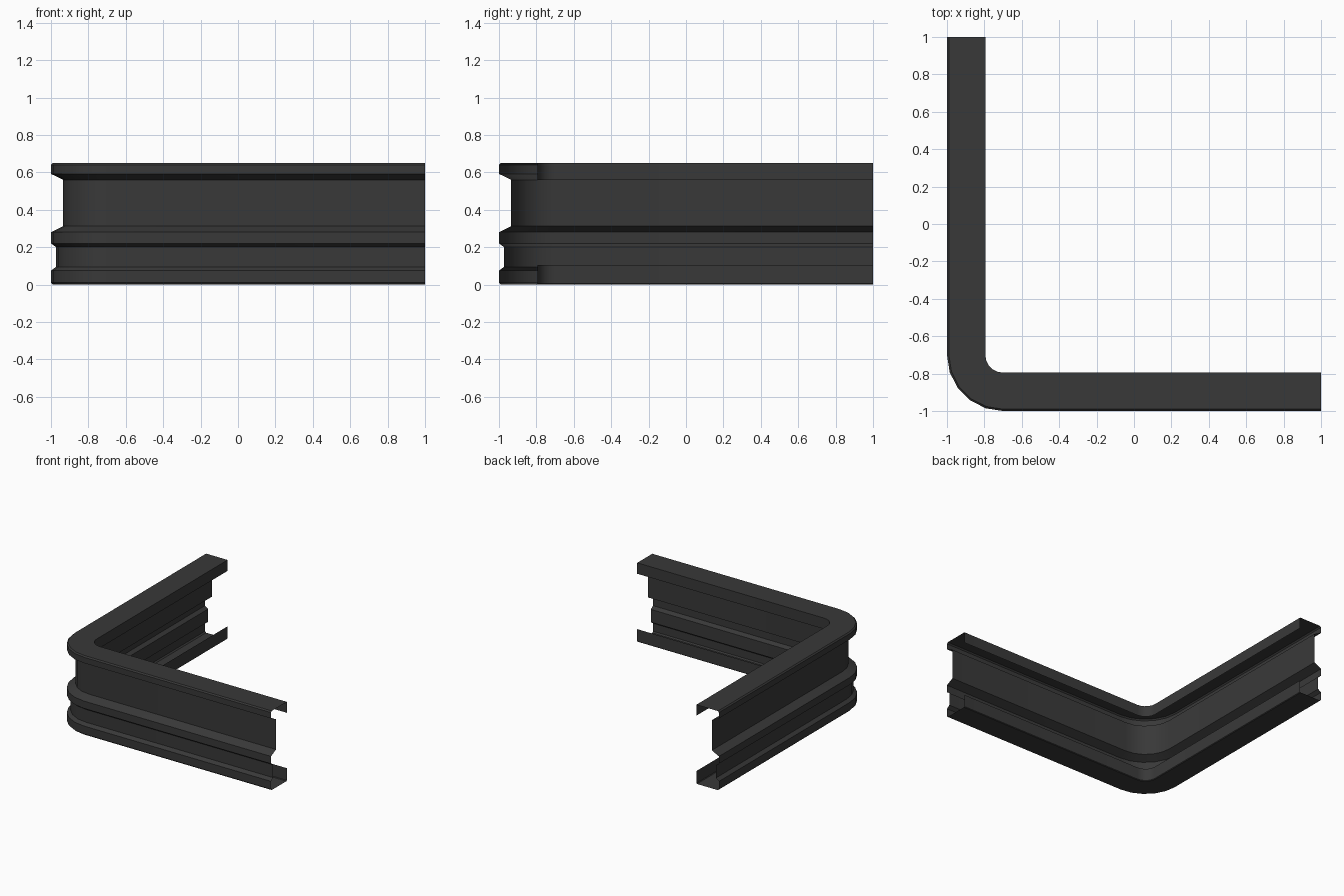
import bpy, bmesh
from math import sin, cos, radians

if "Cube" in bpy.data.objects:
    bpy.data.objects.remove(bpy.data.objects["Cube"])

# Sheet cross-section: (inset from the outer face, height), inner bottom lip round to inner top lip
PROFILE = [
    (0.205, 0.105), (0.205, 0.005), (0.20, 0.0), (0.01, 0.0), (0.0, 0.01),
    (0.0, 0.075), (0.028, 0.095), (0.028, 0.20), (0.0, 0.22),
    (0.0, 0.28), (0.065, 0.312), (0.065, 0.56), (0.0, 0.592),
    (0.0, 0.64), (0.01, 0.65), (0.205, 0.65), (0.205, 0.56),
]
R = 0.3          # outer corner radius
C = -1 + R       # corner centre on both axes
SEGMENTS = 5

# Path stations: base point on the corner centre line plus outward direction
stations = [((C, 1.0), (-1.0, 0.0))]
for i in range(SEGMENTS + 1):
    a = radians(180 + 90 * i / SEGMENTS)
    stations.append(((C, C), (cos(a), sin(a))))
stations.append(((1.0, C), (0.0, -1.0)))

# Sweep the open profile along the path
bm = bmesh.new()
rings = [[bm.verts.new((b[0] + d[0] * (R - inset), b[1] + d[1] * (R - inset), z))
          for inset, z in PROFILE] for b, d in stations]
for r0, r1 in zip(rings, rings[1:]):
    for j in range(len(PROFILE) - 1):
        bm.faces.new((r0[j], r1[j], r1[j + 1], r0[j + 1]))
mesh = bpy.data.meshes.new("corner_trim")
bm.to_mesh(mesh)
bm.free()

trim = bpy.data.objects.new("corner_trim", mesh)
bpy.context.collection.objects.link(trim)

# Dark grey finish
mat = bpy.data.materials.new("dark_grey")
mat.diffuse_color = (0.04, 0.04, 0.04, 1)
mat.use_nodes = True
mat.node_tree.nodes["Principled BSDF"].inputs["Base Color"].default_value = mat.diffuse_color
mesh.materials.append(mat)

# Smooth the rounded corner, keep the profile creases sharp
bpy.context.view_layer.objects.active = trim
trim.select_set(True)
bpy.ops.object.shade_smooth_by_angle(angle=radians(25))
